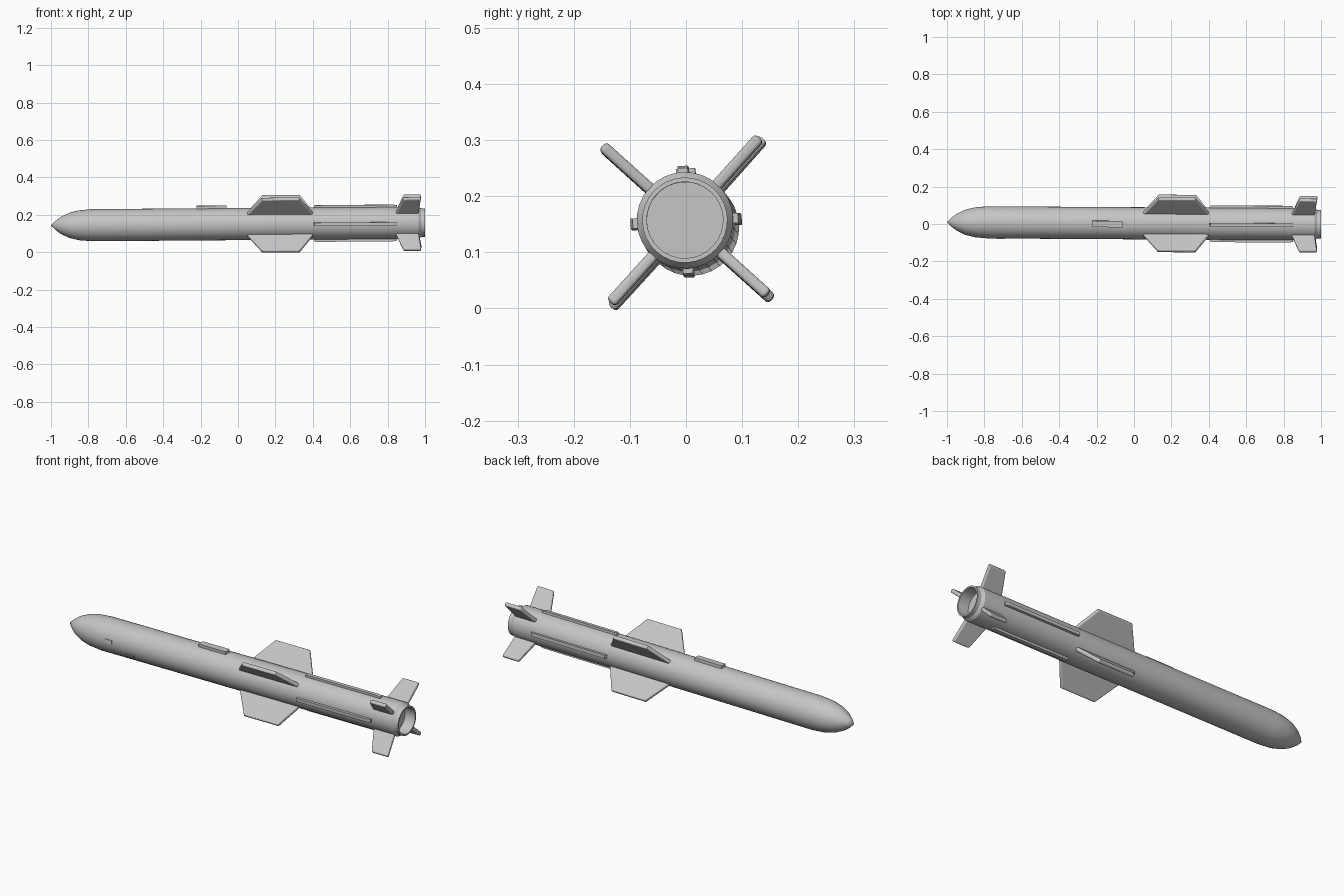
import bpy, bmesh, math
from mathutils import Matrix, Vector

if "Cube" in bpy.data.objects:
    bpy.data.objects.remove(bpy.data.objects["Cube"])

# Single painted-metal colour
grey = bpy.data.materials.new("light_grey")
grey.use_nodes = True
colour = (0.56, 0.56, 0.56, 1)
grey.diffuse_color = colour
grey.node_tree.nodes["Principled BSDF"].inputs["Base Color"].default_value = colour

# Long axis runs along x, slightly tilted and rolled
FRAME = (Matrix.Translation((0, 0.004, 0.15)) @ Matrix.Rotation(-0.006, 4, 'Z')
         @ Matrix.Rotation(-0.0075, 4, 'Y') @ Matrix.Rotation(math.radians(3), 4, 'X'))


def finish(name, bm, angle=0, smooth=False):
    bmesh.ops.recalc_face_normals(bm, faces=bm.faces)
    mesh = bpy.data.meshes.new(name)
    bm.to_mesh(mesh)
    bm.free()
    mesh.materials.append(grey)
    obj = bpy.data.objects.new(name, mesh)
    bpy.context.collection.objects.link(obj)
    obj.matrix_world = FRAME @ Matrix.Rotation(math.radians(angle), 4, 'X')
    if smooth:
        bpy.ops.object.select_all(action='DESELECT')
        obj.select_set(True)
        bpy.context.view_layer.objects.active = obj
        bpy.ops.object.shade_smooth_by_angle(angle=math.radians(25))
    return obj


def lathe(name, profile, sides=32):
    bm = bmesh.new()
    verts = [bm.verts.new((x, 0, r)) for x, r in profile]
    edges = [bm.edges.new(pair) for pair in zip(verts, verts[1:])]
    bmesh.ops.spin(bm, geom=verts + edges, cent=(0, 0, 0), axis=(1, 0, 0),
                   angle=math.tau, steps=sides)
    bmesh.ops.remove_doubles(bm, verts=bm.verts, dist=0.0005)
    return finish(name, bm, smooth=True)


def plate(name, outline, thickness, angle, bevel):
    """Flat outline in x and radius, thickened and turned about the axis."""
    bm = bmesh.new()
    face = bm.faces.new([bm.verts.new((x, -thickness / 2, r)) for x, r in outline])
    out = bmesh.ops.extrude_face_region(bm, geom=[face])
    moved = [v for v in out["geom"] if isinstance(v, bmesh.types.BMVert)]
    bmesh.ops.translate(bm, verts=moved, vec=Vector((0, thickness, 0)))
    obj = finish(name, bm, angle)
    if bevel:
        mod = obj.modifiers.new("rounded_rim", 'BEVEL')
        mod.width = bevel
        mod.segments = 3
        mod.limit_method = 'ANGLE'
        mod.angle_limit = math.radians(70)
    return obj


def block(x0, x1, top):
    return [(x0, 0.07), (x1, 0.07), (x1, top), (x0, top)]


# Hull with pointed nose, and a hollow exhaust at the tail
lathe("hull", [(-1, 0), (-0.975, 0.025), (-0.945, 0.047), (-0.90, 0.068),
               (-0.85, 0.08), (-0.78, 0.086), (0.40, 0.086), (0.965, 0.086),
               (0.98, 0.076), (0.98, 0)])
lathe("exhaust_ring", [(0.94, 0), (0.94, 0.068), (1, 0.068), (1, 0.076), (0.93, 0.076)])

# The hull's closed end sits behind the exhaust cup
hull = bpy.data.objects["hull"]
bm = bmesh.new()
bm.from_mesh(hull.data)
cap = [f for f in bm.faces if all(v.co.x > 0.979 for v in f.verts)]
bmesh.ops.delete(bm, geom=cap, context='FACES')
bm.to_mesh(hull.data)
bm.free()

wing = [(0.04, 0.07), (0.13, 0.202), (0.33, 0.202), (0.41, 0.07)]
fin = [(0.84, 0.07), (0.885, 0.198), (0.98, 0.198), (0.965, 0.07)]
quarters = ("upper_right", "upper_left", "lower_left", "lower_right")
sides = ("top", "left", "bottom", "right")
for i in range(4):
    # Four wings and four tail fins on the diagonals
    turn = 45 + 90 * i
    plate("wing_" + quarters[i], wing, 0.02, turn, 0.007)
    plate("tail_fin_" + quarters[i], fin, 0.02, turn, 0.007)
    # Four cable rails between them
    plate("rail_" + sides[i], [(0.40, 0.07), (0.85, 0.07), (0.85, 0.094),
                               (0.83, 0.098), (0.41, 0.098)], 0.018, 90 * i, 0)

# Mounting lug on the back, and small hatches on the front flank
plate("mounting_lug", block(-0.22, -0.06, 0.1), 0.034, 0, 0)
plate("upper_hatch", block(-0.735, -0.69, 0.088), 0.02, 82, 0)
plate("lower_hatch", block(-0.615, -0.565, 0.088), 0.022, 116, 0)
